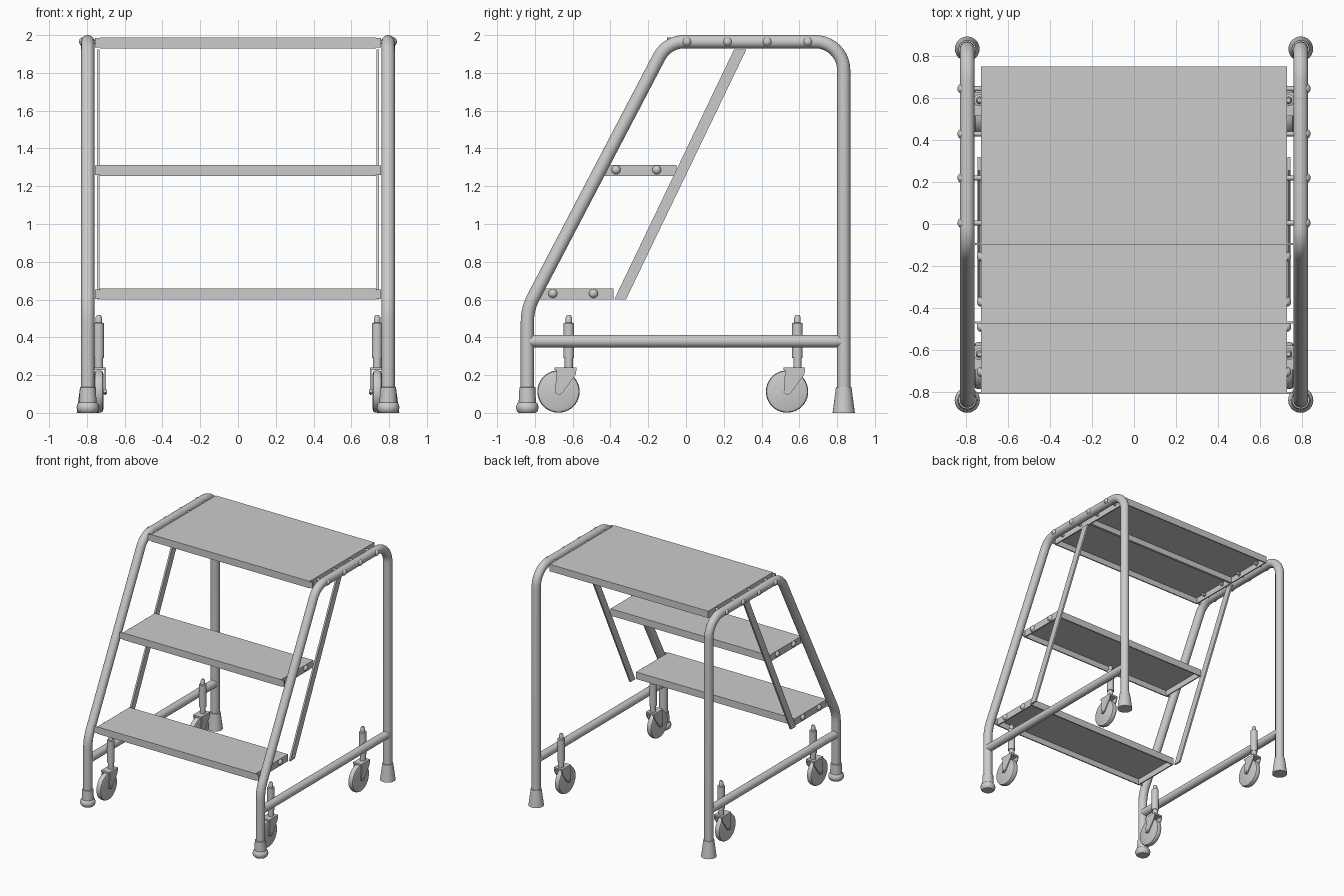
import bpy, bmesh, math
from mathutils import Vector, Matrix

if "Cube" in bpy.data.objects:
    bpy.data.objects.remove(bpy.data.objects["Cube"])

X = 0.795          # tube frame plane
R = 0.035          # tube radius


def finish(name, bm, smooth=True, mirror=True):
    bmesh.ops.recalc_face_normals(bm, faces=bm.faces[:])
    me = bpy.data.meshes.new(name)
    bm.to_mesh(me)
    bm.free()
    if smooth:
        me.shade_smooth()
        me.set_sharp_from_angle(angle=math.radians(35))
    ob = bpy.data.objects.new(name, me)
    bpy.context.collection.objects.link(ob)
    if mirror:
        m = ob.modifiers.new("mirror", 'MIRROR')
        m.use_axis = (True, False, False)
        m.use_mirror_merge = False
    return ob


def box(bm, x0, x1, y0, y1, z0, z1):
    mat = Matrix.Translation(((x0 + x1) / 2, (y0 + y1) / 2, (z0 + z1) / 2)) @ \
        Matrix.Diagonal((x1 - x0, y1 - y0, z1 - z0, 1))
    bmesh.ops.create_cube(bm, size=1, matrix=mat)


def lathe(bm, profile, mat, n=24):
    # (radius, height) profile spun around local z, capped at both ends
    rings = [[bm.verts.new(mat @ Vector((r * math.cos(2 * math.pi * i / n),
                                         r * math.sin(2 * math.pi * i / n), h)))
              for i in range(n)] for r, h in profile]
    for a, b in zip(rings, rings[1:]):
        for i in range(n):
            j = (i + 1) % n
            bm.faces.new((a[i], a[j], b[j], b[i]))
    bm.faces.new(rings[0][::-1])
    bm.faces.new(rings[-1])


def extrude_yz(bm, pts, x0, x1):
    f = bm.faces.new([bm.verts.new((x0, y, z)) for y, z in pts])
    res = bmesh.ops.extrude_face_region(bm, geom=[f])
    vs = [g for g in res['geom'] if isinstance(g, bmesh.types.BMVert)]
    bmesh.ops.translate(bm, verts=vs, vec=(x1 - x0, 0, 0))


def fillet(pts, radii, n=10):
    # round the inner corners of a yz polyline
    out = [Vector(pts[0])]
    for p, c, q, r in zip(pts, pts[1:], pts[2:], radii):
        c = Vector(c)
        a, b = (Vector(p) - c).normalized(), (Vector(q) - c).normalized()
        half = a.angle(b) / 2
        t = r / math.tan(half)
        o = c + (a + b).normalized() * (r / math.sin(half))
        va, vb = c + a * t - o, c + b * t - o
        ang = va.angle(vb)
        for i in range(n + 1):
            k = i / n
            out.append(o + (va * math.sin((1 - k) * ang) + vb * math.sin(k * ang)) / math.sin(ang))
    out.append(Vector(pts[-1]))
    return out


def along_x(x, y, z):
    return Matrix.Translation((x, y, z)) @ Matrix.Rotation(math.pi / 2, 4, 'Y')


# bent side tubes
path = fillet([(-0.84, 0.03), (-0.84, 0.55), (-0.10, 1.965), (0.835, 1.965), (0.835, 0.03)],
              [0.28, 0.15, 0.15])
bm = bmesh.new()
n, rings = 24, []
for i, p in enumerate(path):
    t = (path[min(i + 1, len(path) - 1)] - path[max(i - 1, 0)]).normalized()
    d0 = (p - path[i - 1]).normalized() if i else t
    d1 = (path[i + 1] - p).normalized() if i < len(path) - 1 else t
    t = (d0 + d1).normalized()
    nrm = Vector((-t.y, t.x))
    rings.append([bm.verts.new((X + R * math.cos(a), p.x + nrm.x * R * math.sin(a),
                                p.y + nrm.y * R * math.sin(a)))
                  for a in (2 * math.pi * k / n for k in range(n))])
for a, b in zip(rings, rings[1:]):
    for i in range(n):
        bm.faces.new((a[i], a[(i + 1) % n], b[(i + 1) % n], b[i]))
bm.faces.new(rings[0])
bm.faces.new(rings[-1])
finish("side_frame_tube", bm)

# lower side rails
bm = bmesh.new()
lathe(bm, [(0.033, -0.83), (0.033, 0.83)],
      Matrix.Translation((X, 0, 0.38)) @ Matrix.Rotation(-math.pi / 2, 4, 'X'))
finish("lower_rail", bm)

# rubber feet: rounded at the front, conical at the rear
bm = bmesh.new()
lathe(bm, [(0.045, 0), (0.055, 0.01), (0.06, 0.028), (0.055, 0.047), (0.046, 0.056),
           (0.042, 0.135), (0.034, 0.138)], Matrix.Translation((X, -0.84, 0)))
finish("front_foot", bm)
bm = bmesh.new()
lathe(bm, [(0.059, 0), (0.041, 0.137), (0.034, 0.138)], Matrix.Translation((X, 0.835, 0)))
finish("rear_foot", bm)

# step pans (open underneath) with their bolts; the platform is two pans
T = 0.01
pans = [("lower_step", -0.81, 0.60), ("middle_step", -0.475, 1.255),
        ("platform_front", -0.10, 1.93), ("platform_rear", 0.325, 1.93)]
for name, y0, z0 in pans:
    y1, z1 = y0 + 0.425, z0 + 0.058
    bm = bmesh.new()
    box(bm, -0.73, 0.73, y0, y1, z1 - T, z1)
    for ya in (y0, y1 - T):
        extrude_yz(bm, [(ya, z0), (ya + T, z0), (ya + T, z1 - T), (ya, z1 - T)], -0.73, 0.73)
    for s in (-1, 1):
        # end plates and short flange tabs reaching to the tubes
        xs = sorted((s * 0.72, s * 0.73))
        box(bm, *xs, y0 + T, y1 - T, z0, z1 - T)
        if name != "platform_rear":
            xs = sorted((s * 0.73, s * 0.758))
            box(bm, *xs, y0, y0 + T, z0 + 0.004, z1 - 0.004)
    finish(name, bm, smooth=False, mirror=False)

    bm = bmesh.new()
    top = name.startswith("platform")
    zb = 1.965 if top else z0 + 0.032
    for yb in (y0 + 0.105, y0 + 0.32):
        if top:
            lathe(bm, [(0.012, 0.70), (0.012, 0.825)], along_x(0, yb, zb), 12)
            lathe(bm, [(0.02, 0.715), (0.02, 0.72)], along_x(0, yb, zb), 6)
        head = 0.822 if top else 0.73
        lathe(bm, [(0.024, head), (0.022, head + 0.008), (0.015, head + 0.015),
                   (0.006, head + 0.019)], along_x(0, yb, zb), 16)
    finish(name + "_bolts", bm)

# sloping flat straps behind the steps
bm = bmesh.new()
extrude_yz(bm, [(-0.38, 0.60), (-0.318, 0.60), (0.32, 1.925), (0.255, 1.925)], 0.732, 0.746)
finish("rear_strap", bm, smooth=False)

# swivel casters
CX = 0.737
for label, ys in (("front", -0.62), ("rear", 0.59)):
    yw = ys - 0.055
    bm = bmesh.new()
    lathe(bm, [(0.022, 0.235), (0.022, 0.29), (0.028, 0.29), (0.028, 0.475), (0.017, 0.478),
               (0.017, 0.505), (0.010, 0.518)], Matrix.Translation((CX, ys, 0)))
    finish(label + "_caster_stem", bm)

    bm = bmesh.new()
    lathe(bm, [(0.095, -0.024), (0.108, -0.019), (0.112, -0.008), (0.112, 0.008),
               (0.108, 0.019), (0.095, 0.024)], along_x(CX, yw, 0.113), 40)
    finish(label + "_caster_wheel", bm)

    # fork: top plate, two tapering legs and the axle
    bm = bmesh.new()
    box(bm, CX - 0.038, CX + 0.038, ys - 0.075, ys + 0.04, 0.226, 0.24)
    for x0 in (CX - 0.038, CX + 0.03):
        extrude_yz(bm, [(ys - 0.065, 0.226), (ys + 0.04, 0.226), (ys + 0.035, 0.20),
                        (yw + 0.018, 0.102), (yw, 0.095), (yw - 0.018, 0.107)], x0, x0 + 0.008)
    lathe(bm, [(0.012, -0.044), (0.012, 0.044)], along_x(CX, yw, 0.113), 12)
    finish(label + "_caster_fork", bm)
